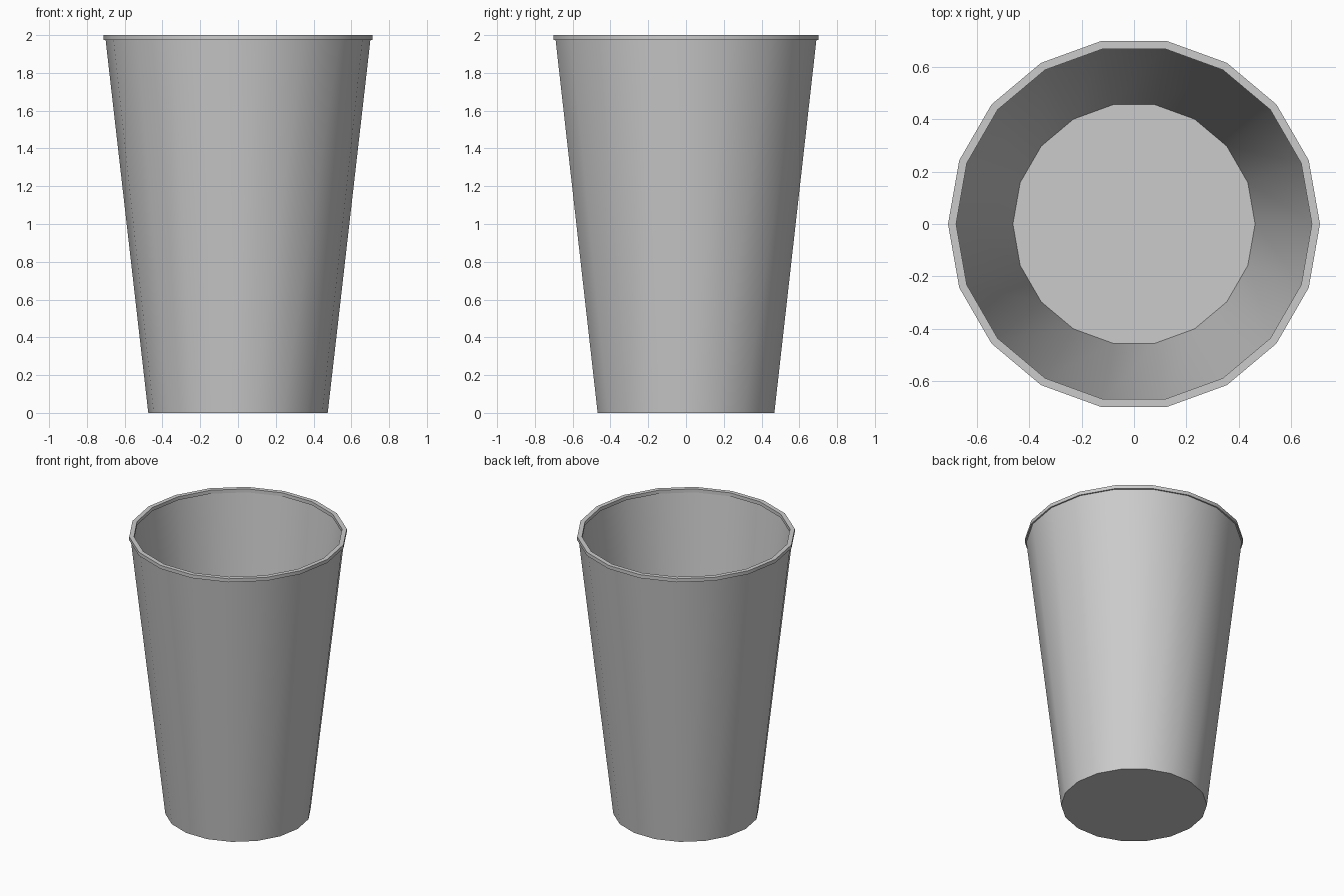
import bpy, bmesh
from math import cos, sin, pi, radians

if "Cube" in bpy.data.objects:
    bpy.data.objects.remove(bpy.data.objects["Cube"])

SIDES = 18

# Cup section (radius, height): outer wall, rolled rim, inner wall
PROFILE = [
    (0.475, 0.0), (0.701, 1.975), (0.711, 1.975), (0.711, 2.0),
    (0.680, 2.0), (0.680, 1.975), (0.689, 1.975), (0.463, 0.012),
]


def revolve(name, profile, sides):
    bm = bmesh.new()
    rings = [[bm.verts.new((r * cos(2 * pi * i / sides), r * sin(2 * pi * i / sides), z))
              for i in range(sides)] for r, z in profile]
    for low, high in zip(rings, rings[1:]):
        for i in range(sides):
            j = (i + 1) % sides
            bm.faces.new((low[i], low[j], high[j], high[i]))
    # Underside and inner floor
    bm.faces.new(rings[0][::-1])
    bm.faces.new(rings[-1])
    bmesh.ops.recalc_face_normals(bm, faces=bm.faces)
    mesh = bpy.data.meshes.new(name)
    bm.to_mesh(mesh)
    bm.free()
    obj = bpy.data.objects.new(name, mesh)
    bpy.context.collection.objects.link(obj)
    return obj


# Tapered open cup with a thin rim
cup = revolve("cup", PROFILE, SIDES)
bpy.context.view_layer.objects.active = cup
cup.select_set(True)
bpy.ops.object.shade_smooth_by_angle(angle=radians(30))
